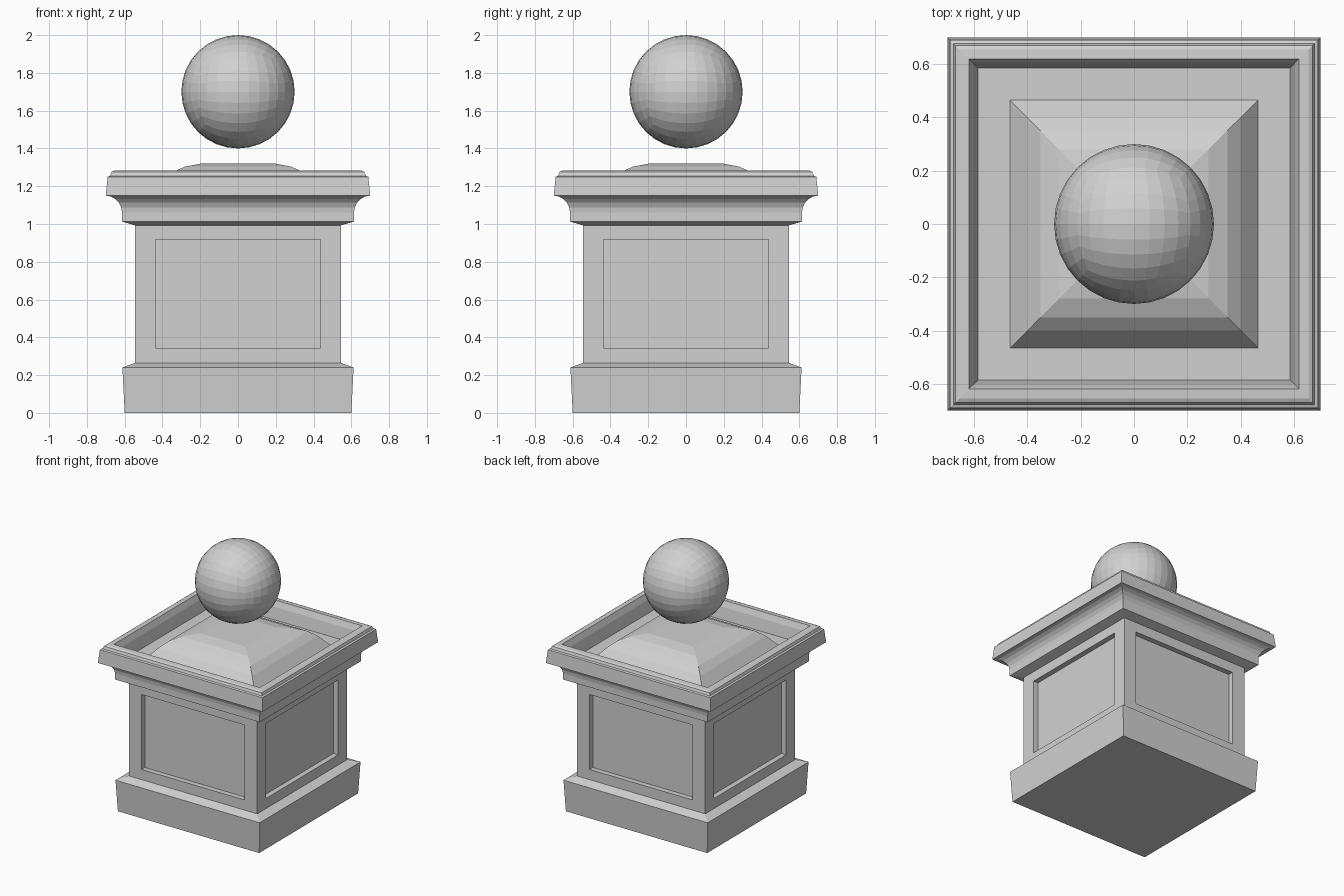
import bpy
import bmesh
import math
from mathutils import Vector

default = bpy.data.objects.get("Cube")
if default:
    bpy.data.objects.remove(default, do_unlink=True)

# Single stone colour
stone = bpy.data.materials.new("pale grey stone")
stone.use_nodes = True
COLOUR = (0.64, 0.64, 0.64, 1.0)
stone.diffuse_color = COLOUR
stone.node_tree.nodes["Principled BSDF"].inputs["Base Color"].default_value = COLOUR


def finish(bm, name):
    mesh = bpy.data.meshes.new(name)
    bm.to_mesh(mesh)
    bm.free()
    mesh.materials.append(stone)
    obj = bpy.data.objects.new(name, mesh)
    bpy.context.collection.objects.link(obj)
    return obj


def square_profile(profile, cap_bottom=False, cap_top=False):
    """Sweep (half width, height) points around a square plan."""
    bm = bmesh.new()
    corners = ((-1, -1), (1, -1), (1, 1), (-1, 1))
    rings = [[bm.verts.new((r * x, r * y, z)) for x, y in corners] for r, z in profile]
    for low, high in zip(rings, rings[1:]):
        for i in range(4):
            j = (i + 1) % 4
            bm.faces.new((low[i], low[j], high[j], high[i]))
    if cap_bottom:
        bm.faces.new(rings[0][::-1])
    if cap_top:
        bm.faces.new(rings[-1])
    bm.normal_update()
    return bm


# Plinth with slightly flared sides and a sloped shoulder
finish(square_profile([(0.60, 0), (0.612, 0.24), (0.545, 0.265)], cap_bottom=True), "plinth")

# Shaft with a recessed panel in each side
PANEL_HALF, PANEL_LOW, PANEL_HIGH, PANEL_DEPTH = 0.437, 0.343, 0.918, 0.04
bm = square_profile([(0.545, 0.265), (0.545, 0.993)])
sides = list(bm.faces)
bmesh.ops.inset_individual(bm, faces=sides, thickness=0.05)
for face in sides:
    normal = face.normal.copy()
    tangent = Vector((-normal.y, normal.x, 0))
    middle = face.calc_center_median().z
    for v in face.verts:
        side = math.copysign(PANEL_HALF, v.co.dot(tangent))
        height = PANEL_HIGH if v.co.z > middle else PANEL_LOW
        v.co = normal * 0.545 + tangent * side + Vector((0, 0, height))
for face in sides:
    normal = face.normal.copy()
    pushed = bmesh.ops.extrude_discrete_faces(bm, faces=[face])["faces"][0]
    bmesh.ops.translate(bm, verts=pushed.verts, vec=-normal * PANEL_DEPTH)
finish(bm, "panelled_shaft")

# Cornice: cove, fascia, stepped rim and sunken floor
cornice = [(0.545, 0.993), (0.614, 1.013), (0.614, 1.06)]
for step in range(1, 6):
    a = math.radians(90) * step / 5
    cornice.append((0.614 + 0.086 * (1 - math.cos(a)), 1.06 + 0.09 * math.sin(a)))
cornice += [(0.69, 1.25), (0.677, 1.255), (0.67, 1.275), (0.655, 1.282),
            (0.62, 1.284), (0.602, 1.24), (0.585, 1.15), (0.465, 1.15)]
finish(square_profile(cornice), "cornice")

# Curved square cap rising from the sunken floor
cap = [(0.465, 1.15), (0.40, 1.23), (0.35, 1.273), (0.28, 1.304), (0.19, 1.321)]
finish(square_profile(cap, cap_top=True), "domed_cap")

# Faceted ball made from a rounded cube grid
bm = bmesh.new()
bmesh.ops.create_cube(bm, size=2)
bmesh.ops.subdivide_edges(bm, edges=bm.edges[:], cuts=7, use_grid_fill=True)
for v in bm.verts:
    spread = Vector([math.tan(c * math.pi / 4) for c in v.co])
    v.co = spread.normalized() * 0.3 + Vector((0, 0, 1.70))
finish(bm, "ball")
